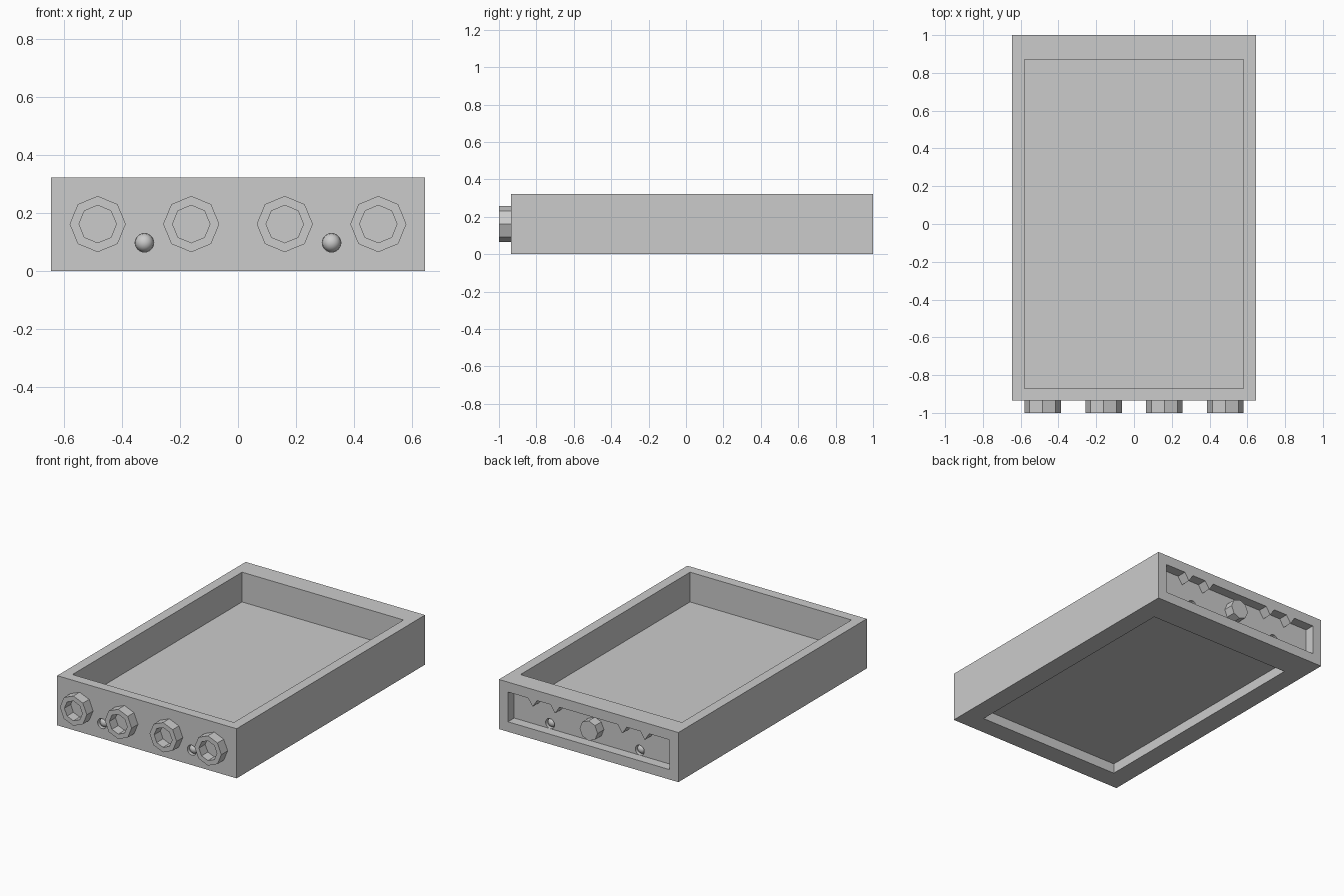
import bpy
import bmesh
import math
from mathutils import Matrix, Vector

if "Cube" in bpy.data.objects:
    bpy.data.objects.remove(bpy.data.objects["Cube"])

U = 2 / 31                      # module: the whole part is 31 modules long
FRONT, BACK, TOP = -14.5, 15.5, 5.0
MID_Z = TOP / 2

grey = bpy.data.materials.new("plain grey")
grey.use_nodes = True
grey.diffuse_color = (0.6, 0.6, 0.6, 1)
grey.node_tree.nodes["Principled BSDF"].inputs["Base Color"].default_value = (0.6, 0.6, 0.6, 1)


def finish(name, bm):
    """Scale from modules to units and turn the bmesh into an object."""
    bmesh.ops.scale(bm, vec=(U, U, U), verts=bm.verts)
    bmesh.ops.recalc_face_normals(bm, faces=bm.faces)
    mesh = bpy.data.meshes.new(name)
    bm.to_mesh(mesh)
    bm.free()
    mesh.materials.append(grey)
    obj = bpy.data.objects.new(name, mesh)
    bpy.context.collection.objects.link(obj)
    return obj


def box(name, lo, hi):
    lo, hi = Vector(lo), Vector(hi)
    bm = bmesh.new()
    bmesh.ops.create_cube(bm, size=1)
    bmesh.ops.scale(bm, vec=hi - lo, verts=bm.verts)
    bmesh.ops.translate(bm, vec=(lo + hi) / 2, verts=bm.verts)
    return finish(name, bm)


def prism(name, outline, y0, y1):
    """Extrude an (x, z) outline along y."""
    bm = bmesh.new()
    face = bm.faces.new([bm.verts.new((x, y0, z)) for x, z in outline])
    ext = bmesh.ops.extrude_face_region(bm, geom=[face])
    moved = [v for v in ext["geom"] if isinstance(v, bmesh.types.BMVert)]
    bmesh.ops.translate(bm, vec=(0, y1 - y0, 0), verts=moved)
    return finish(name, bm)


def ring(x, z, radius, sides):
    return [(x + radius * math.cos(2 * math.pi * i / sides),
             z + radius * math.sin(2 * math.pi * i / sides)) for i in range(sides)]


def cut(target, cutter):
    cutter.hide_render = True
    mod = target.modifiers.new("cut", 'BOOLEAN')
    mod.operation = 'DIFFERENCE'
    mod.solver = 'EXACT'
    mod.object = cutter
    bpy.context.view_layer.objects.active = target
    bpy.ops.object.modifier_apply(modifier=mod.name)
    bpy.data.objects.remove(cutter)


def smooth(obj):
    bpy.ops.object.select_all(action='DESELECT')
    obj.select_set(True)
    bpy.context.view_layer.objects.active = obj
    bpy.ops.object.shade_smooth_by_angle(angle=math.radians(30))


# Tray body: open top, shallow underside recess, framed back recess
body = box("tray_body", (-10, FRONT, 0), (10, BACK, TOP))
cut(body, box("top_cavity", (-9, FRONT + 1, 2), (9, BACK - 2, TOP + 1)))
cut(body, box("underside_recess", (-8, FRONT + 2, -1), (8, BACK - 3, 1)))
cut(body, box("back_recess", (-9, BACK - 1, 1), (9, BACK + 1, TOP - 1)))

# Small round sockets in the front and in the back panel, each with a flush ball
for side, sx in (("left", 1), ("right", -1)):
    x = 5 * sx
    for end, face_y, out in (("front", FRONT, -1), ("back", BACK - 1, 1)):
        cut(body, prism("socket", ring(x, 1.5, 0.5, 24),
                        face_y + out * 0.5, face_y - out * 0.5))
        bm = bmesh.new()
        bmesh.ops.create_uvsphere(bm, u_segments=24, v_segments=16, radius=0.49,
                                  matrix=Matrix.Translation((x, face_y - out * 0.5, 1.5)))
        smooth(finish(f"{side}_{end}_ball", bm))

# Four hollow octagonal studs on the front
for i in range(4):
    x = -7.5 + 5 * i
    stud = prism(f"front_stud_{i + 1}", ring(x, MID_Z, 1.5, 8), FRONT - 1, FRONT)
    cut(stud, prism("stud_bore", ring(x, MID_Z, 1, 8), FRONT - 2, FRONT + 1))

# Back recess: central octagonal peg and triangular ribs under the top lip
prism("back_peg", ring(0, MID_Z, 1, 8), BACK - 1, BACK)
for i, x in enumerate((-6.25, -3.75, 3.75, 6.25)):
    prism(f"back_rib_{i + 1}", [(x - 0.5, TOP - 1), (x, TOP - 1.75), (x + 0.5, TOP - 1)],
          BACK - 1, BACK)
